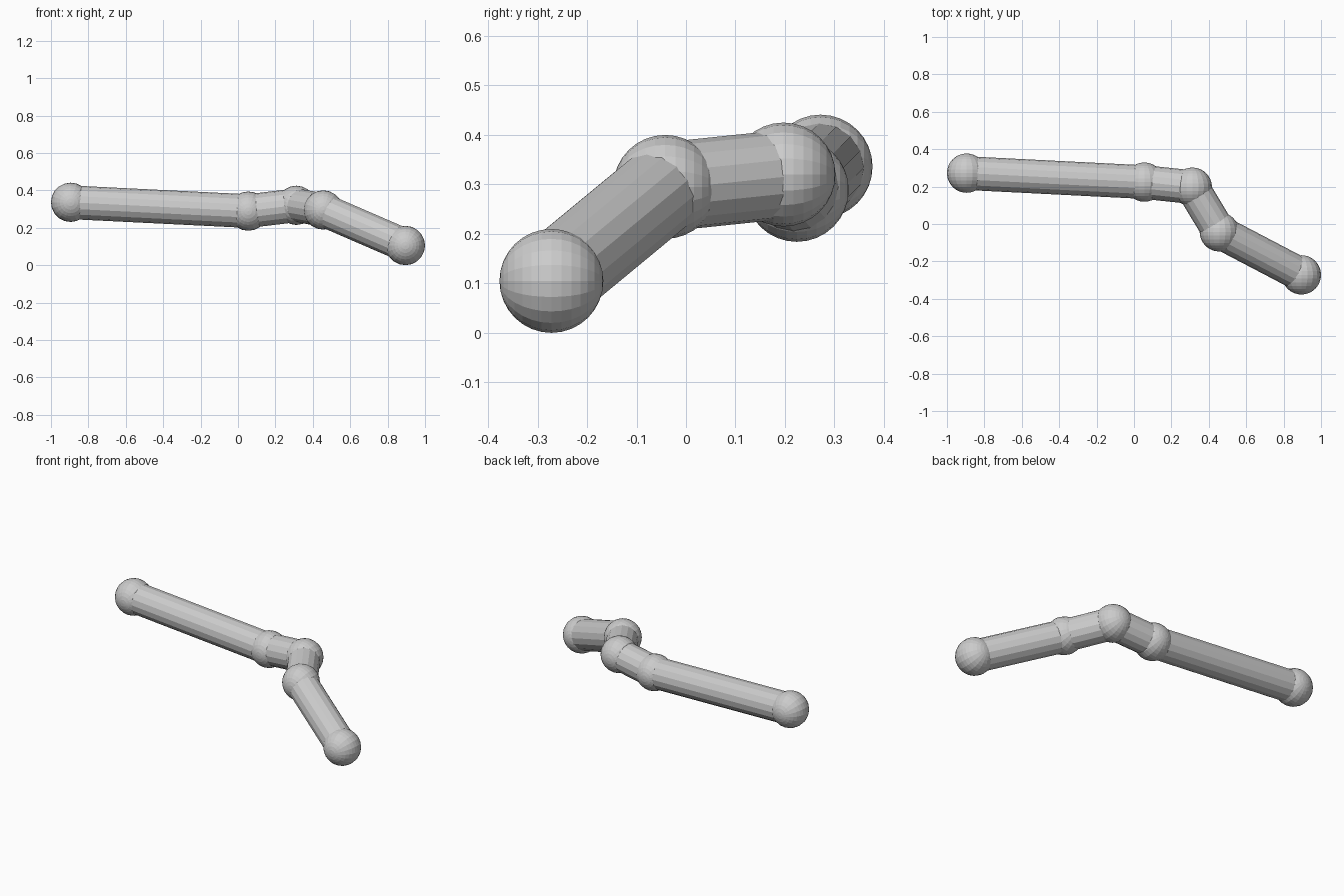
import bpy
from math import pi
from mathutils import Vector

if "Cube" in bpy.data.objects:
    bpy.data.objects.remove(bpy.data.objects["Cube"])

R_JOINT, R_ROD = 0.105, 0.09
joints = [Vector(p) for p in (
    (-0.895, 0.272, 0.336),
    (0.055, 0.224, 0.289),
    (0.312, 0.197, 0.32),
    (0.456, -0.042, 0.295),
    (0.895, -0.272, 0.105),
)]

# Ball joints, poles facing front and back
for i, p in enumerate(joints):
    bpy.ops.mesh.primitive_uv_sphere_add(segments=20, ring_count=16, radius=R_JOINT,
                                         location=p, rotation=(pi / 2, 0, 0))
    bpy.context.object.name = f"ball_joint_{i + 1}"

# Straight rods between neighbouring joints
for i, (a, b) in enumerate(zip(joints, joints[1:])):
    d = b - a
    bpy.ops.mesh.primitive_cylinder_add(vertices=16, radius=R_ROD, depth=d.length,
                                        location=(a + b) / 2)
    rod = bpy.context.object
    rod.name = f"rod_{i + 1}"
    rod.rotation_euler = d.to_track_quat('Z', 'Y').to_euler()
